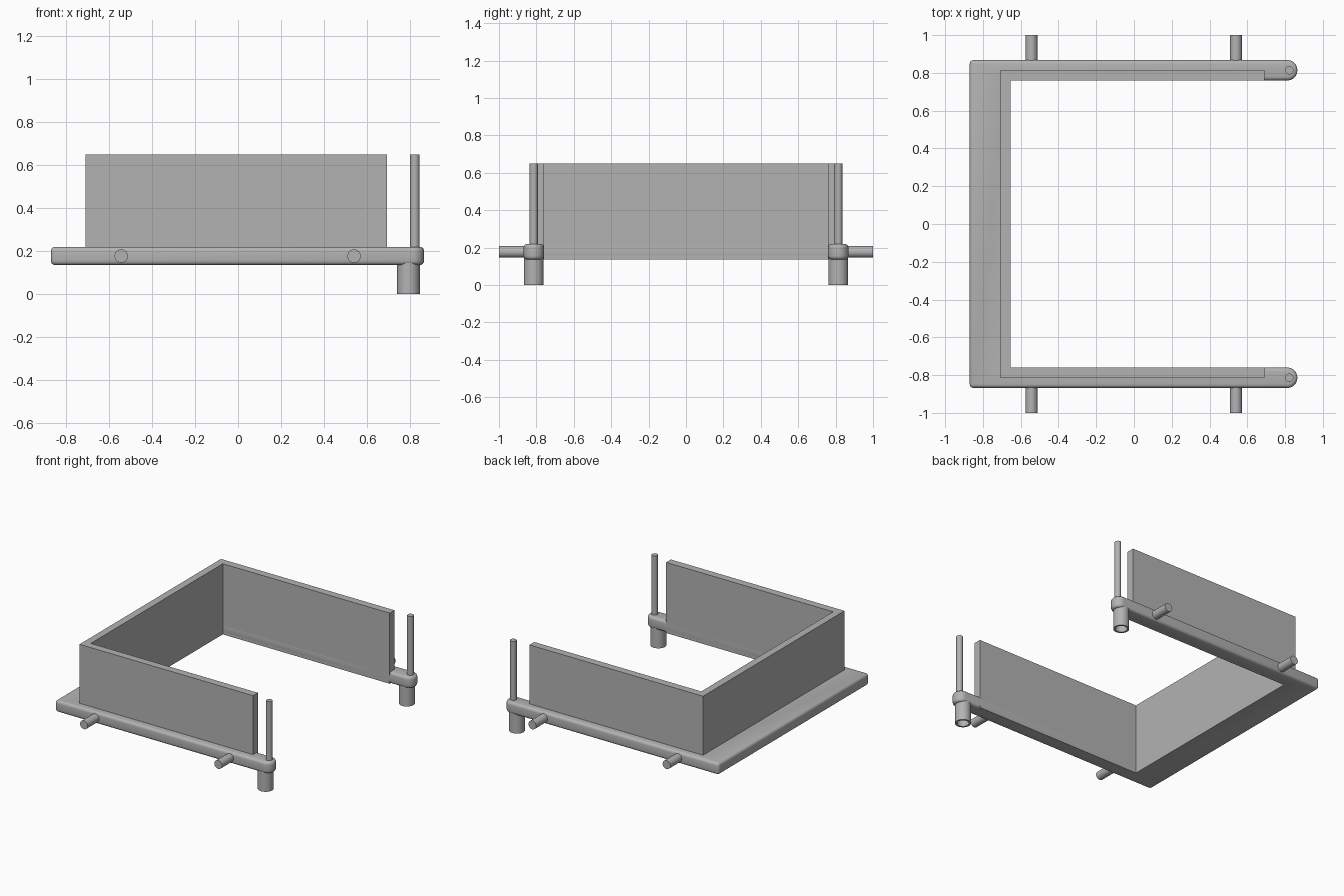
import bpy, bmesh, math
from mathutils import Vector, Matrix

cube = bpy.data.objects.get("Cube")
if cube:
    bpy.data.objects.remove(cube, do_unlink=True)

GREY = (0.45, 0.45, 0.45, 1)
mat = bpy.data.materials.new("plain grey")
mat.use_nodes = True
mat.diffuse_color = GREY
mat.node_tree.nodes["Principled BSDF"].inputs["Base Color"].default_value = GREY

BOTTOM, RIM, TOP = 0.135, 0.22, 0.65
IN_X, IN_Y, OUT = -0.655, 0.76, 0.868
MID_Y = (IN_Y + OUT) / 2


def finish(name, bm, smooth=True):
    bmesh.ops.recalc_face_normals(bm, faces=bm.faces)
    mesh = bpy.data.meshes.new(name)
    bm.to_mesh(mesh)
    bm.free()
    mesh.materials.append(mat)
    obj = bpy.data.objects.new(name, mesh)
    bpy.context.collection.objects.link(obj)
    if smooth:
        bpy.ops.object.select_all(action='DESELECT')
        obj.select_set(True)
        bpy.context.view_layer.objects.active = obj
        bpy.ops.object.shade_smooth_by_angle(angle=math.radians(35))
    return obj


def extrude(outline, z0, z1):
    bm = bmesh.new()
    face = bm.faces.new([bm.verts.new((x, y, z0)) for x, y in outline])
    new = bmesh.ops.extrude_face_region(bm, geom=[face])["geom"]
    verts = [v for v in new if isinstance(v, bmesh.types.BMVert)]
    bmesh.ops.translate(bm, verts=verts, vec=(0, 0, z1 - z0))
    return bm


def u_shape(half):
    """Closed U outline from the outer half on the +y side, mirrored."""
    return half + [(x, -y) for x, y in reversed(half)]


def rod(name, start, end, radius):
    start, end = Vector(start), Vector(end)
    axis = end - start
    bm = bmesh.new()
    turn = axis.to_track_quat('Z', 'Y').to_matrix().to_4x4()
    bmesh.ops.create_cone(bm, cap_ends=True, segments=32, radius1=radius,
                          radius2=radius, depth=axis.length,
                          matrix=Matrix.Translation((start + end) / 2) @ turn)
    return finish(name, bm)


def tube(name, x, y, outer, inner, z0, z1):
    bm = bmesh.new()
    profile = [(inner, z0), (outer, z0), (outer, z1), (inner, z1)]
    verts = [bm.verts.new((r, 0, z)) for r, z in profile]
    edges = [bm.edges.new((verts[i], verts[(i + 1) % 4])) for i in range(4)]
    bmesh.ops.spin(bm, geom=verts + edges, cent=(0, 0, 0), axis=(0, 0, 1),
                   angle=math.tau, steps=32)
    bmesh.ops.remove_doubles(bm, verts=bm.verts, dist=0.0001)
    bmesh.ops.translate(bm, verts=bm.verts, vec=(x, y, 0))
    return finish(name, bm)


# U-shaped base with round arm ends and softened edges
r = (OUT - IN_Y) / 2
steps = [math.pi / 2 - math.pi * i / 16 for i in range(17)]
arm_end = [(0.865 - r + r * math.cos(a), MID_Y + r * math.sin(a)) for a in steps]
base = extrude(u_shape([(-0.87, OUT)] + arm_end + [(IN_X, IN_Y)]), BOTTOM, RIM)
soft = [e for e in base.edges
        if abs(e.verts[0].co.z - e.verts[1].co.z) < 0.001
        or max(v.co.x for v in e.verts) < -0.8]
bmesh.ops.bevel(base, geom=soft, offset=0.02, segments=4, profile=0.5,
                affect='EDGES', clamp_overlap=True)
finish("base_frame", base)

# Upright wall around three sides
WALL_Y, WALL_END = 0.815, 0.692
wall = [(-0.708, WALL_Y), (WALL_END, WALL_Y), (WALL_END, IN_Y), (IN_X, IN_Y)]
finish("wall", extrude(u_shape(wall), BOTTOM, TOP), smooth=False)

# Posts, hollow feet and side pegs
for side, s in (("left_side", 1), ("right_side", -1)):
    suffix = "back" if s > 0 else "front"
    rod("post_" + suffix, (0.822, s * MID_Y, 0.18), (0.822, s * MID_Y, TOP), 0.022)
    tube("foot_" + suffix, 0.793, s * MID_Y, 0.053, 0.04, 0, BOTTOM + 0.01)
    for end, x in (("right", -0.543), ("left", 0.54)):
        rod("peg_" + suffix + "_" + end, (x, s * 0.84, 0.177), (x, s, 0.177), 0.031)
